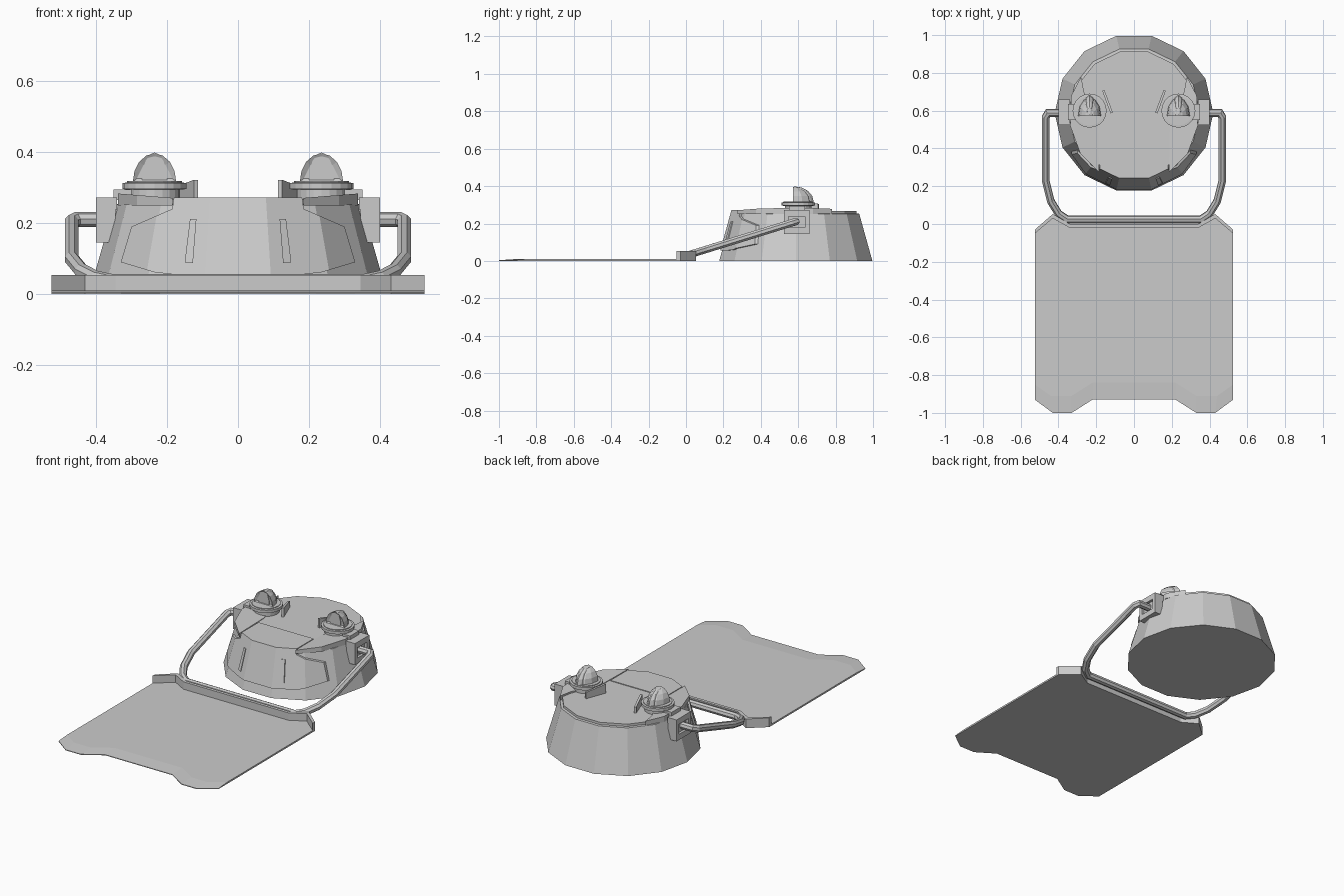
import bpy, bmesh, math
from mathutils import Vector, Matrix

if "Cube" in bpy.data.objects:
    bpy.data.objects.remove(bpy.data.objects["Cube"])

grey = bpy.data.materials.new("light_grey")
grey.use_nodes = True
GREY = (0.6, 0.6, 0.6, 1)
grey.diffuse_color = GREY
grey.node_tree.nodes["Principled BSDF"].inputs["Base Color"].default_value = GREY

CY = 0.587      # body centre in y


def make(name, bm):
    bmesh.ops.recalc_face_normals(bm, faces=bm.faces[:])
    me = bpy.data.meshes.new(name)
    bm.to_mesh(me)
    bm.free()
    me.materials.append(grey)
    ob = bpy.data.objects.new(name, me)
    bpy.context.scene.collection.objects.link(ob)
    return ob


def prism(name, pts, low, high):
    """Plan outline raised from low to high; either may be a function of x, y."""
    f = lambda h, x, y: h(x, y) if callable(h) else h
    bm = bmesh.new()
    a = [bm.verts.new((x, y, f(low, x, y))) for x, y in pts]
    b = [bm.verts.new((x, y, f(high, x, y))) for x, y in pts]
    bm.faces.new(a)
    bm.faces.new(b)
    n = len(pts)
    for i in range(n):
        j = (i + 1) % n
        bm.faces.new((a[i], a[j], b[j], b[i]))
    return make(name, bm)


def turned(name, profile, n, cx, cy, phase=0.0):
    """Closed solid from (radius, z) rings with n sides."""
    bm = bmesh.new()
    rings = [[bm.verts.new((cx + r * math.cos(phase + 2 * math.pi * i / n),
                            cy + r * math.sin(phase + 2 * math.pi * i / n), z))
              for i in range(n)] for r, z in profile]
    for lo, hi in zip(rings, rings[1:]):
        for i in range(n):
            j = (i + 1) % n
            bm.faces.new((lo[i], lo[j], hi[j], hi[i]))
    bm.faces.new(rings[0])
    bm.faces.new(rings[-1])
    return make(name, bm)


def tube(name, pts, r, sides=8):
    """Mitred tube along a path."""
    pts = [Vector(p) for p in pts]
    bm = bmesh.new()
    rings = []
    for i, p in enumerate(pts):
        d0 = (p - pts[max(i - 1, 0)]).normalized() if i else (pts[1] - p).normalized()
        d1 = (pts[i + 1] - p).normalized() if i < len(pts) - 1 else d0
        t = (d0 + d1).normalized()
        up = Vector((0, -0.32, 0.95))
        side = t.cross(up).normalized()
        up = side.cross(t).normalized()
        k = 1 / max(0.5, t.dot(d0))
        rings.append([bm.verts.new(p + side * (k * r * math.cos(a)) + up * (r * math.sin(a)))
                      for a in [(s + 0.5) * 2 * math.pi / sides for s in range(sides)]])
    for a, b in zip(rings, rings[1:]):
        for i in range(sides):
            j = (i + 1) % sides
            bm.faces.new((a[i], a[j], b[j], b[i]))
    bm.faces.new(rings[0])
    bm.faces.new(rings[-1])
    return make(name, bm)


def front_panel(name, outline, offset):
    """Plate lying on the front of the body, trimmed to an x, z outline."""
    ob = turned(name, [(0.42 + offset, 0), (0.343 + offset, 0.272)], 14, 0, CY)
    cutter = prism(name + "_cutter", outline, 0, 0.45)
    for v in cutter.data.vertices:
        x, z, y = v.co
        v.co = (x, y, z)
    cutter.data.flip_normals()
    mod = ob.modifiers.new("trim", 'BOOLEAN')
    mod.operation = 'INTERSECT'
    mod.solver = 'EXACT'
    mod.object = cutter
    dg = bpy.context.evaluated_depsgraph_get()
    ob.data = bpy.data.meshes.new_from_object(ob.evaluated_get(dg))
    ob.modifiers.clear()
    bpy.data.objects.remove(cutter)
    return ob


def mirror_pts(half):
    return half + [(-x, y) for x, y in reversed(half)]


# Body with a stepped lid
turned("body", [(0.42, 0), (0.348, 0.252), (0.334, 0.254), (0.334, 0.268)], 14, 0, CY)

# Front armour plate and its two slanted ribs
front_panel("front_plate", mirror_pts([(0.18, 0.275), (0.185, 0.24), (0.30, 0.19),
                                       (0.33, 0.09), (0.23, 0.06), (0.15, 0.055)]), 0.010)
for s, side in ((1, "left"), (-1, "right")):
    front_panel("front_rib_" + side, [(s * x, z) for x, z in
                ((0.117, 0.212), (0.135, 0.212), (0.15, 0.09), (0.127, 0.087))], 0.015)

for s, side in ((1, "left"), (-1, "right")):
    # Raised shoulder on the lid
    pts = [(0.185, 0.275), (0.285, 0.375), (0.338, 0.52), (0.332, 0.68),
           (0.28, 0.78), (0.265, 0.70), (0.19, 0.52)]
    prism("shoulder_" + side, [(s * x, y) for x, y in pts], 0.25,
          lambda x, y: 0.271 + 0.08 * (abs(x) - 0.185))

    # Eye base with stacked collars
    ex, ey = s * 0.235, 0.60
    turned("eye_base_" + side, [(0.072, 0.26), (0.072, 0.294), (0.09, 0.296), (0.09, 0.313),
                                (0.078, 0.314), (0.078, 0.318)], 20, ex, ey)

    # Eye hood: half dome cut flat at the front, and a ridge over its middle
    for part, rx, ry, rz in (("hood", 0.061, 0.097, 0.080), ("hood_ridge", 0.036, 0.106, 0.083)):
        bm = bmesh.new()
        bmesh.ops.create_uvsphere(bm, u_segments=12, v_segments=8, radius=1)
        for v in bm.verts:
            v.co = Vector((v.co.x * rx, v.co.y * ry, v.co.z * rz))
        for normal in ((0, 1, 0), (0, 0, 1)):
            bmesh.ops.bisect_plane(bm, geom=bm.verts[:] + bm.edges[:] + bm.faces[:],
                                   plane_co=(0, 0, 0), plane_no=normal, clear_inner=True)
            bmesh.ops.holes_fill(bm, edges=[e for e in bm.edges if e.is_boundary])
        bmesh.ops.recalc_face_normals(bm, faces=bm.faces[:])
        front = [f for f in bm.faces if f.normal.y < -0.95]
        if part == "hood":
            bmesh.ops.inset_region(bm, faces=front, thickness=0.015, depth=-0.008)
        else:
            # Lens bulging out of the hood opening
            bmesh.ops.translate(bm, verts=bm.verts[:], vec=(0, 0.004, 0))
        bmesh.ops.translate(bm, verts=bm.verts[:], vec=(ex, 0.573, 0.316))
        make(part + "_" + side, bm)

    # Slanted fin beside the eye
    p = [(0.112, 0.59), (0.124, 0.585), (0.168, 0.705), (0.158, 0.712)]
    prism("eye_fin_" + side, [(s * x, y) for x, y in p], 0.26,
          lambda x, y: 0.322 if y < 0.65 else 0.305)

    # Hinge bracket: square frame around the handle end
    def box(name, x0, x1, y0, y1, z0, z1):
        prism(name + "_" + side, [(s * x0, y0), (s * x1, y0), (s * x1, y1), (s * x0, y1)], z0, z1)
    box("bracket_core", 0.34, 0.385, 0.535, 0.65, 0.155, 0.265)
    box("bracket_top", 0.34, 0.40, 0.525, 0.66, 0.238, 0.272)
    box("bracket_bottom", 0.355, 0.40, 0.525, 0.66, 0.145, 0.178)
    box("bracket_front", 0.345, 0.40, 0.525, 0.548, 0.145, 0.27)
    box("bracket_back", 0.345, 0.40, 0.637, 0.66, 0.145, 0.27)
    box("bracket_tab", 0.30, 0.35, 0.55, 0.635, 0.265, 0.294)

# Bent handle running from hinge to hinge
hz = lambda y: 0.036 + (y - 0.025) * 0.31
half = [(0.37, 0.587), (0.455, 0.587), (0.468, 0.565), (0.468, 0.23),
        (0.44, 0.12), (0.40, 0.055), (0.355, 0.024)]
tube("handle", [(x, y, hz(y)) for x, y in mirror_pts(half)], 0.021)

# Flat blade with a thinner lip at the far end
lip_in = [(0.525, -0.85), (0.44, -0.91), (0.33, -0.91), (0.22, -0.84)]
lip_out = [(0.525, -0.93), (0.43, -1.0), (0.33, -1.0), (0.22, -0.93)]
back = [(0.34, -0.005), (0.43, 0.05), (0.525, -0.035)]
prism("blade", mirror_pts(back + lip_in), 0, 0.010)
for i in range(3):
    for s, side in ((1, "left"), (-1, "right")):
        q = [lip_in[i], lip_in[i + 1], lip_out[i + 1], lip_out[i]]
        prism(f"blade_lip_{side}_{i}", [(s * x, y) for x, y in q], 0,
              lambda x, y: 0.010 if (round(abs(x), 3), y) in lip_in else 0.004)
prism("blade_lip_middle", [(0.22, -0.84), (-0.22, -0.84), (-0.22, -0.93), (0.22, -0.93)], 0,
      lambda x, y: 0.010 if y > -0.9 else 0.004)

# Upright wall along the blade's rear edge
wall_back = [(0.525, -0.030), (0.43, 0.053), (0.34, 0.0)]
wall_front = [(0.345, -0.018), (0.43, 0.030), (0.525, -0.050)]
prism("blade_wall", wall_back + [(-x, y) for x, y in reversed(wall_back)]
      + [(-x, y) for x, y in reversed(wall_front)][0:3] + wall_front, 0.0, 0.054)
